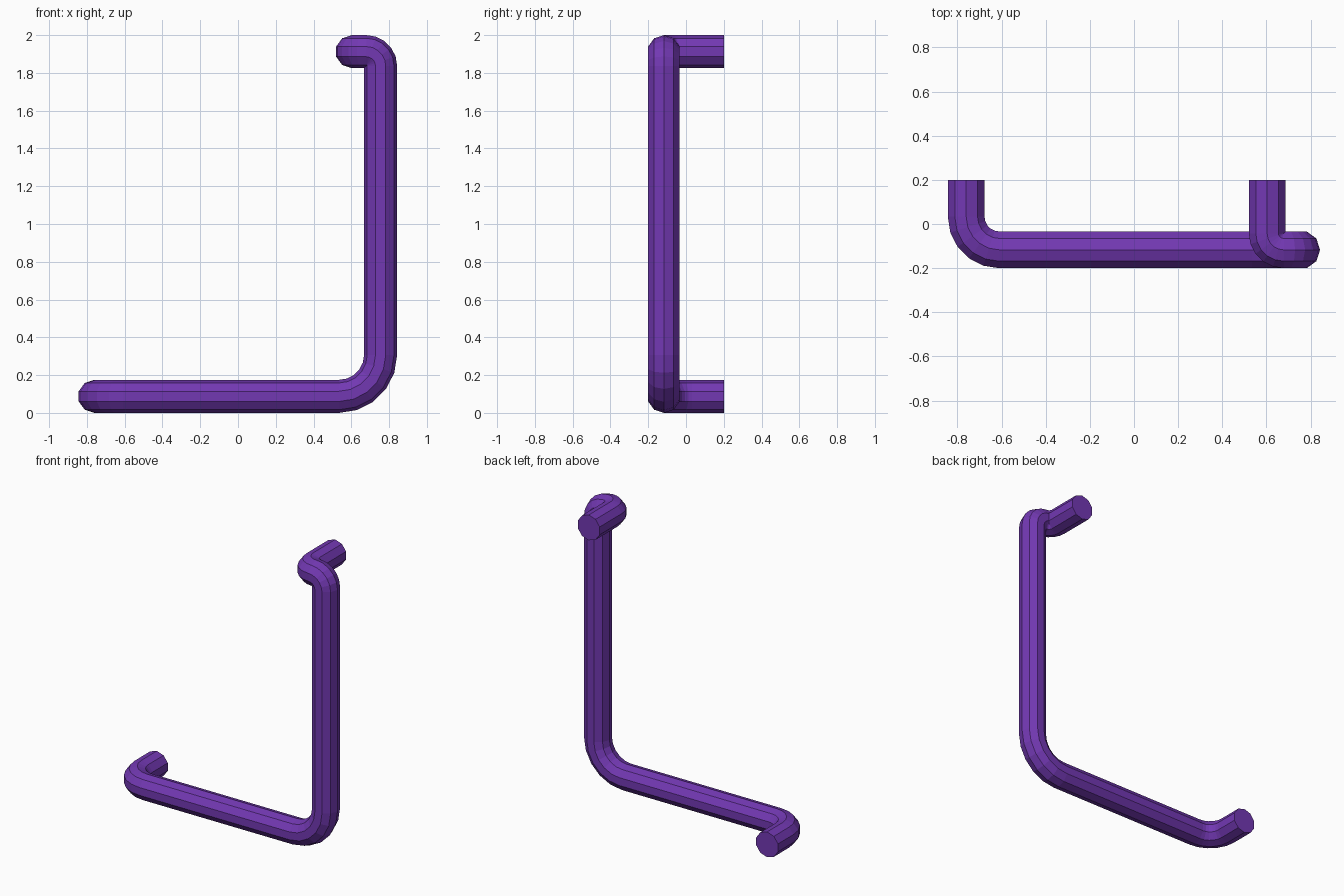
import bpy
import bmesh
import math
from mathutils import Vector

cube = bpy.data.objects.get("Cube")
if cube:
    bpy.data.objects.remove(cube, do_unlink=True)

TUBE_RADIUS = 0.0875
SIDES = 10
BEND_STEPS = 5

# Purple paint
purple = bpy.data.materials.new("purple_paint")
purple.use_nodes = True
colour = (0.170, 0.040, 0.450, 1.0)
purple.diffuse_color = colour
purple.node_tree.nodes["Principled BSDF"].inputs["Base Color"].default_value = colour

# Centre line corners, each with its bend radius (ends have none)
corners = [
    ((-0.76, 0.20, 0.0875), 0),
    ((-0.76, -0.117, 0.0875), 0.15),
    ((0.755, -0.117, 0.0875), 0.22),
    ((0.755, -0.117, 1.9125), 0.076),
    ((0.603, -0.117, 1.9125), 0.075),
    ((0.603, 0.20, 1.9125), 0),
]


def rounded_path(corners):
    """Return (point, tangent) pairs with a circular arc at each right-angle corner."""
    pts = [Vector(p) for p, _ in corners]
    path = [(pts[0], (pts[1] - pts[0]).normalized())]
    for i in range(1, len(pts) - 1):
        r = corners[i][1]
        a = (pts[i] - pts[i - 1]).normalized()
        b = (pts[i + 1] - pts[i]).normalized()
        centre = pts[i] - a * r + b * r
        for k in range(BEND_STEPS + 1):
            t = math.pi / 2 * k / BEND_STEPS
            point = centre - b * r * math.cos(t) + a * r * math.sin(t)
            path.append((point, a * math.cos(t) + b * math.sin(t)))
    path.append((pts[-1], (pts[-1] - pts[-2]).normalized()))
    return path


def sweep_tube(name, path, up):
    """Sweep a polygon along the path, carrying the up vector without twist."""
    bm = bmesh.new()
    rings = []
    previous = path[0][1]
    for point, tangent in path:
        up = previous.rotation_difference(tangent) @ up
        side = tangent.cross(up)
        previous = tangent
        ring = []
        for k in range(SIDES):
            t = 2 * math.pi * k / SIDES
            offset = up * math.cos(t) + side * math.sin(t)
            ring.append(bm.verts.new(point + offset * TUBE_RADIUS))
        rings.append(ring)
    for r0, r1 in zip(rings, rings[1:]):
        for k in range(SIDES):
            n = (k + 1) % SIDES
            bm.faces.new((r0[k], r0[n], r1[n], r1[k]))
    # Flat mounting ends
    bm.faces.new(rings[0])
    bm.faces.new(rings[-1])
    bmesh.ops.recalc_face_normals(bm, faces=bm.faces)
    mesh = bpy.data.meshes.new(name)
    bm.to_mesh(mesh)
    bm.free()
    mesh.materials.append(purple)
    obj = bpy.data.objects.new(name, mesh)
    bpy.context.collection.objects.link(obj)
    return obj


# Bent grab rail
sweep_tube("grab_rail", rounded_path(corners), Vector((0, 0, 1)))
